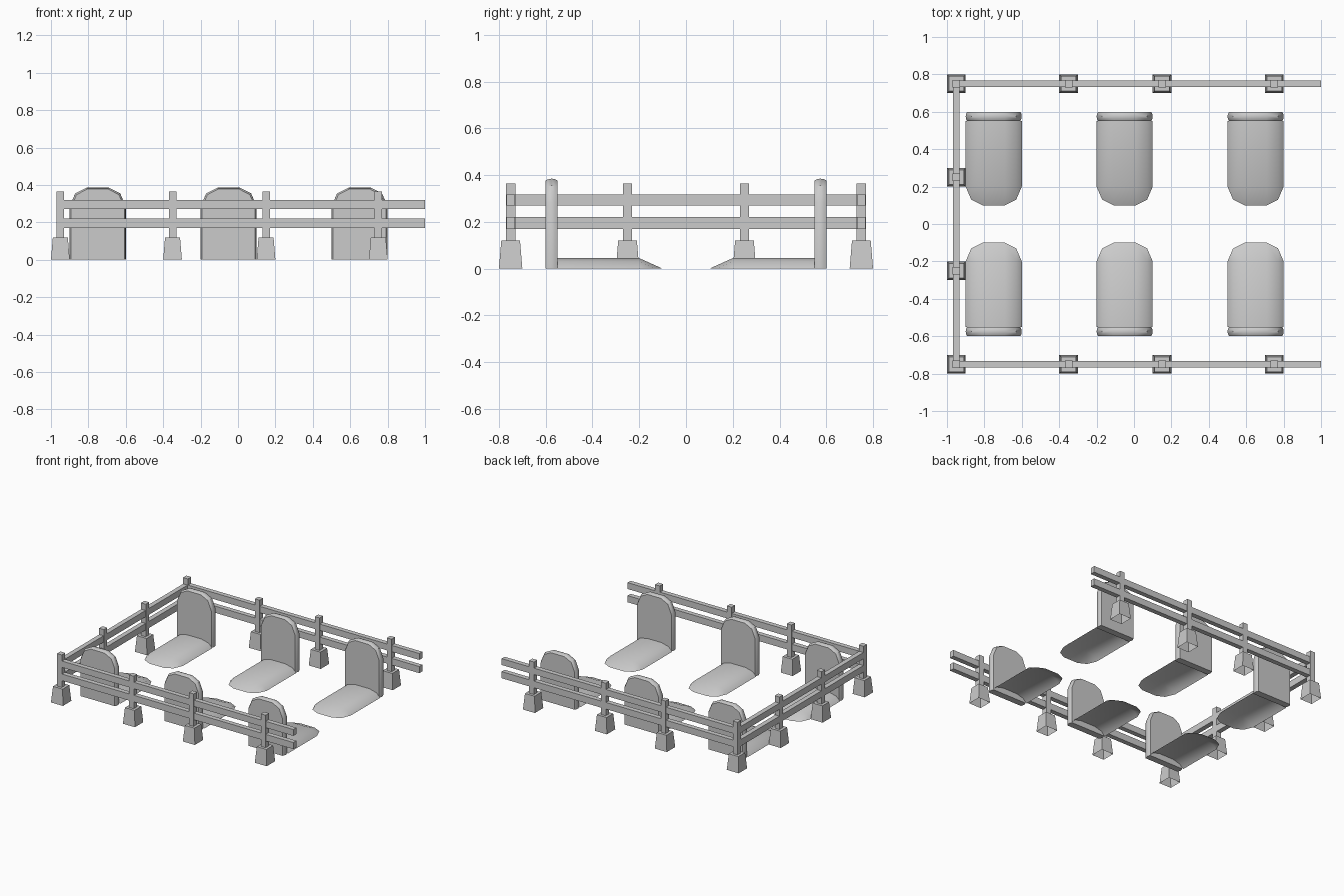
import bpy, bmesh, math
from mathutils import Vector

if "Cube" in bpy.data.objects:
    bpy.data.objects.remove(bpy.data.objects["Cube"])

# Single stone grey used everywhere
grey = bpy.data.materials.new("stone_grey")
grey.use_nodes = True
colour = (0.6, 0.6, 0.6, 1)
grey.diffuse_color = colour
grey.node_tree.nodes["Principled BSDF"].inputs["Base Color"].default_value = colour


def finish(bm, name, smooth=None):
    bmesh.ops.recalc_face_normals(bm, faces=bm.faces)
    mesh = bpy.data.meshes.new(name)
    bm.to_mesh(mesh)
    bm.free()
    mesh.materials.append(grey)
    obj = bpy.data.objects.new(name, mesh)
    bpy.context.collection.objects.link(obj)
    if smooth:
        bpy.ops.object.select_all(action="DESELECT")
        obj.select_set(True)
        bpy.context.view_layer.objects.active = obj
        bpy.ops.object.shade_smooth_by_angle(angle=math.radians(smooth))
    return obj


def box(name, low, high):
    bm = bmesh.new()
    bmesh.ops.create_cube(bm, size=1)
    low, high = Vector(low), Vector(high)
    for v in bm.verts:
        v.co = (low + high) / 2 + v.co * (high - low)
    return finish(bm, name)


def loft(bm, rings, closed):
    """Join equal rings of points with quads."""
    loops = [[bm.verts.new(p) for p in ring] for ring in rings]
    count = len(loops[0])
    for a, b in zip(loops, loops[1:]):
        for i in range(count if closed else count - 1):
            j = (i + 1) % count
            bm.faces.new((a[i], a[j], b[j], b[i]))
    return loops


def mirrored(half):
    return half + [(-x, h) for x, h in reversed(half)]


def headstone(x, side):
    # Faceted arch with a gently rounded rim
    arch = mirrored([(0.15, 0), (0.15, 0.285), (0.12, 0.355), (0.06, 0.385)])
    rings = []
    for depth, inset in ((0.55, 0.008), (0.562, 0.002), (0.575, 0), (0.588, 0.002), (0.6, 0.008)):
        k = 1 - inset / 0.15
        rings.append([(x + px * k, side * depth, pz - inset * pz / 0.385) for px, pz in arch])
    bm = bmesh.new()
    loops = loft(bm, rings, True)
    bm.faces.new(loops[0])
    bm.faces.new(loops[-1])
    finish(bm, "headstone", 35)


def mound(x, side):
    # Open arched shell that slopes down to a rounded foot
    arc = mirrored([(0.15, 0), (0.12, 0.03), (0.06, 0.045)])
    foot = mirrored([(0.15, 0.2), (0.12, 0.13), (0.06, 0.1)])
    rings = [[(x + px, side * y, pz) for px, pz in arc] for y in (0.55, 0.2)]
    rings.append([(x + px, side * py, 0) for px, py in foot])
    bm = bmesh.new()
    loft(bm, rings, False)
    bmesh.ops.remove_doubles(bm, verts=bm.verts, dist=0.0001)
    obj = finish(bm, "grave_mound", 40)
    # Face the shell upward
    if sum(p.normal.z for p in obj.data.polygons) < 0:
        obj.data.flip_normals()


def post(x, y):
    # Tapered footing, open underneath
    bm = bmesh.new()
    square = [(-1, -1), (1, -1), (1, 1), (-1, 1)]
    rings = [[(x + a * r, y + b * r, z) for a, b in square] for r, z in ((0.05, 0), (0.04, 0.12))]
    bm.faces.new(loft(bm, rings, True)[-1])
    finish(bm, "post_footing")
    box("fence_post", (x - 0.02, y - 0.02, 0.12), (x + 0.02, y + 0.02, 0.365))


# Graves in two facing rows
for side in (-1, 1):
    for x in (-0.75, -0.05, 0.65):
        headstone(x, side)
        mound(x, side)

# Fence posts along three sides
for side in (-1, 1):
    for x in (-0.95, -0.35, 0.15, 0.75):
        post(x, side * 0.75)
    post(-0.95, side * 0.25)

# Two levels of rails
for low, high in ((0.17, 0.22), (0.27, 0.318)):
    for side in (-1, 1):
        y = side * 0.75
        box("long_rail", (-0.97, y - 0.018, low), (1, y + 0.018, high))
    box("end_rail", (-0.968, -0.75, low), (-0.932, 0.75, high))
